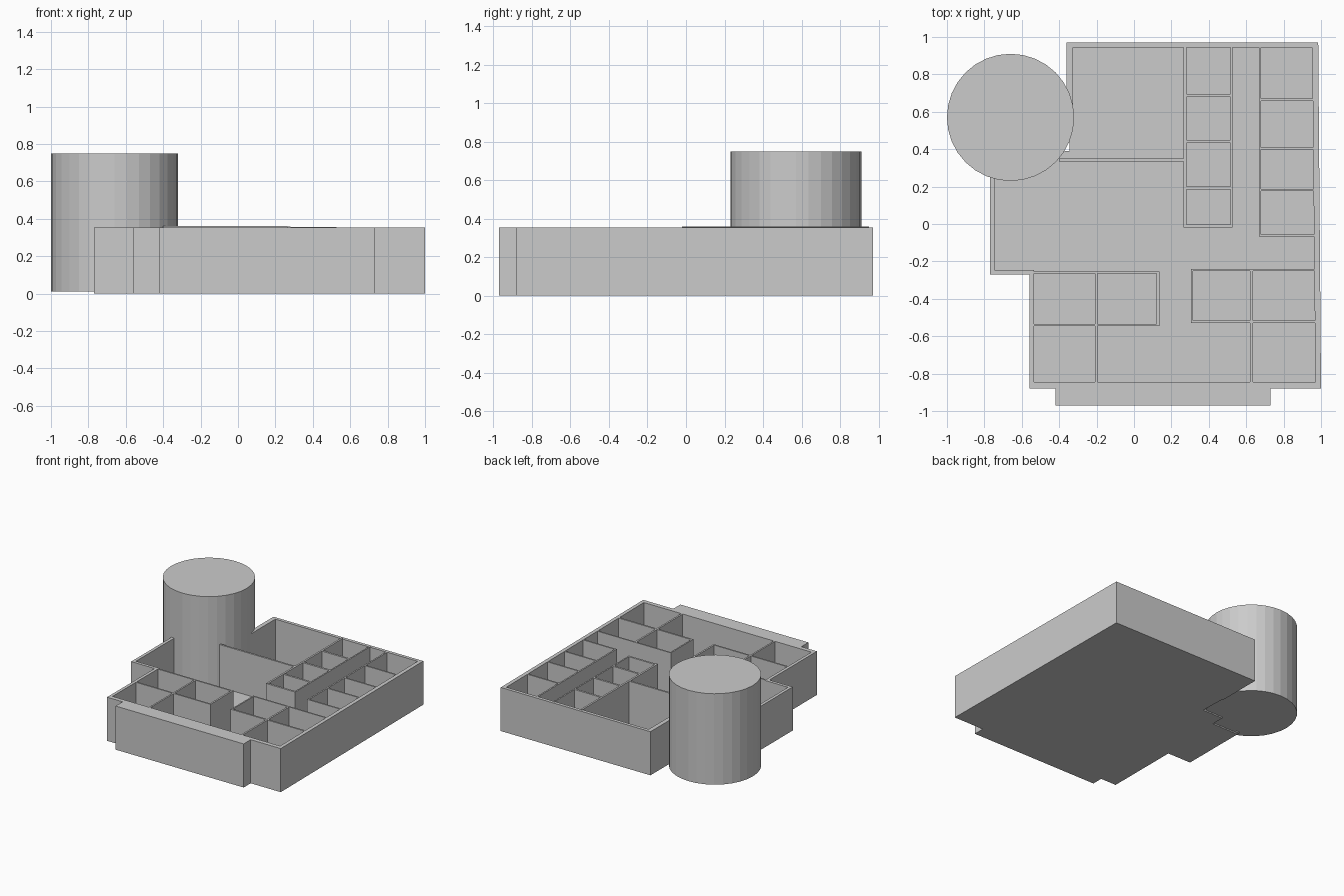
import bpy, bmesh

if "Cube" in bpy.data.objects:
    bpy.data.objects.remove(bpy.data.objects["Cube"])

FLOOR, TOP = 0.015, 0.354


def prism(name, outline, z0, z1):
    """Extrude a plan outline between two heights."""
    bm = bmesh.new()
    face = bm.faces.new([bm.verts.new((x, y, z0)) for x, y in outline])
    ext = bmesh.ops.extrude_face_region(bm, geom=[face], use_keep_orig=True)
    verts = [v for v in ext["geom"] if isinstance(v, bmesh.types.BMVert)]
    bmesh.ops.translate(bm, verts=verts, vec=(0, 0, z1 - z0))
    bmesh.ops.recalc_face_normals(bm, faces=bm.faces)
    mesh = bpy.data.meshes.new(name)
    bm.to_mesh(mesh)
    bm.free()
    obj = bpy.data.objects.new(name, mesh)
    bpy.context.collection.objects.link(obj)
    return obj


def wall(name, x0, x1, y0, y1, top=TOP):
    return prism(name, [(x0, y0), (x1, y0), (x1, y1), (x0, y1)], FLOOR, top)


# Floor slab
prism("floor", [(-0.36, 0.97), (0.985, 0.97), (1.0, -0.88), (-0.56, -0.88),
                (-0.56, -0.27), (-0.77, -0.27), (-0.77, 0.28), (-0.53, 0.28),
                (-0.53, 0.39), (-0.345, 0.39)], 0, FLOOR)

# Outer wall, open where the tower stands
prism("outer_wall", [(-0.36, 0.6), (-0.36, 0.97), (0.985, 0.97), (1.0, -0.88),
                     (-0.56, -0.88), (-0.56, -0.27), (-0.77, -0.27), (-0.77, 0.3),
                     (-0.745, 0.3), (-0.745, -0.245), (-0.535, -0.245),
                     (-0.535, -0.845), (0.97, -0.845), (0.953, 0.943),
                     (-0.325, 0.943), (-0.325, 0.6)], 0, TOP)

# Solid front block
prism("front_block", [(-0.42, -0.97), (0.73, -0.97), (0.73, -0.88), (-0.42, -0.88)], 0, TOP)

# Large room partition
wall("large_room_partition", -0.4, 0.265, 0.335, 0.35, 0.36)

# Middle column of rooms
wall("middle_rooms_left_wall", 0.265, 0.28, -0.02, 0.95, 0.359)
wall("middle_rooms_right_wall", 0.515, 0.526, -0.02, 0.95, 0.357)
for y in (-0.011, 0.193, 0.442, 0.686):
    wall("middle_rooms_divider", 0.28, 0.515, y - 0.008, y + 0.008, 0.357)

# Right column of rooms
wall("right_rooms_left_wall", 0.668, 0.68, -0.067, 0.95)
for y in (-0.061, 0.182, 0.403, 0.664):
    wall("right_rooms_divider", 0.68, 0.965, y - 0.006, y + 0.006)

# Front right rooms
wall("front_right_back_wall", 0.305, 0.975, -0.251, -0.24)
wall("front_right_front_wall", 0.305, 0.975, -0.53, -0.516)
wall("front_right_side_wall", 0.305, 0.316, -0.516, -0.251)
wall("front_right_divider", 0.621, 0.635, -0.85, -0.251)

# Front left rooms
wall("front_left_back_wall", -0.54, 0.135, -0.265, -0.253)
wall("front_left_front_wall", -0.54, 0.135, -0.546, -0.534)
wall("front_left_side_wall", 0.121, 0.135, -0.534, -0.265)
wall("front_left_divider", -0.208, -0.195, -0.85, -0.265)

# Round tower
bpy.ops.mesh.primitive_cylinder_add(vertices=32, radius=0.34, depth=0.738,
                                    location=(-0.66, 0.57, 0.379))
bpy.context.object.name = "round_tower"
